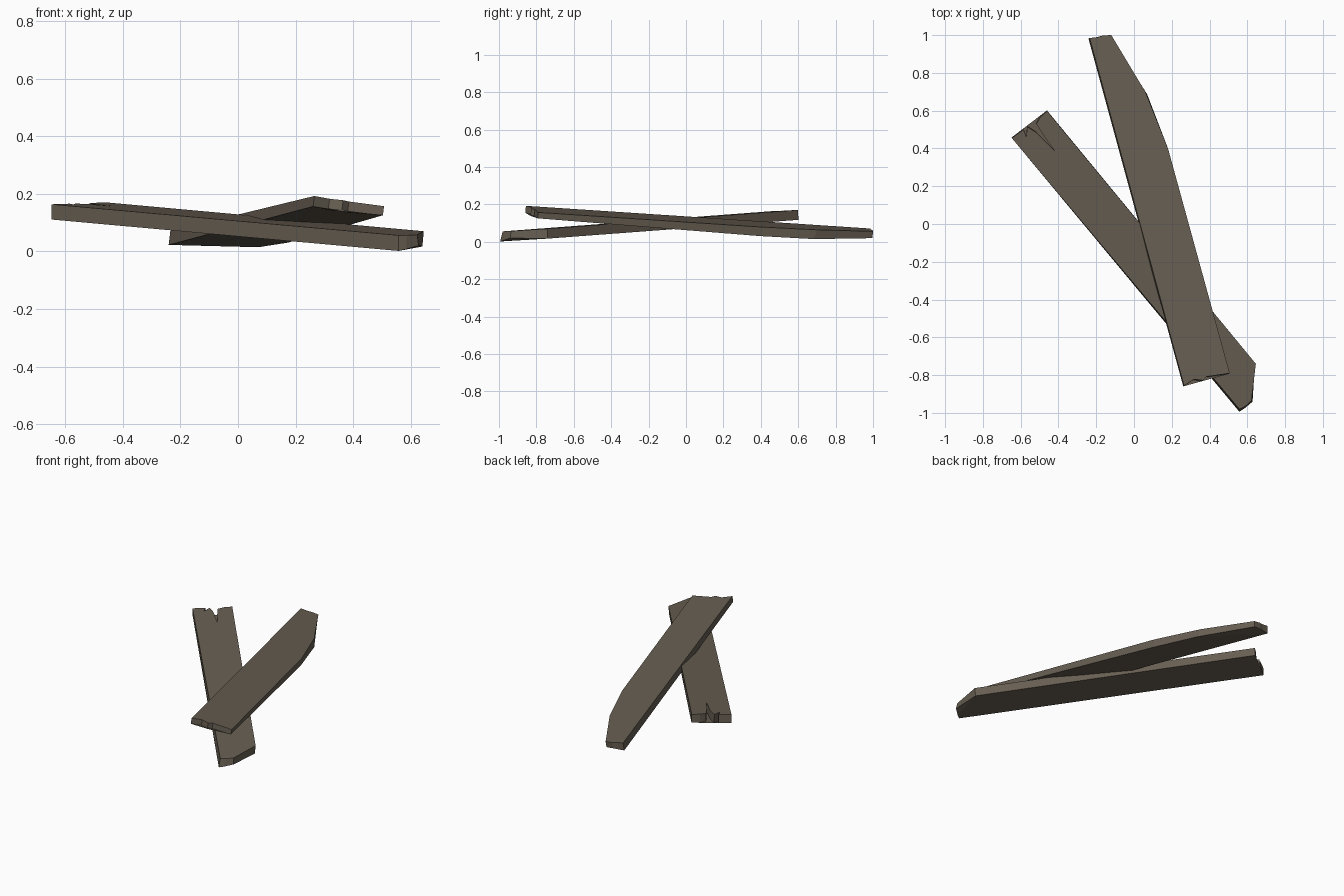
import bpy
import bmesh
from mathutils import Vector

if "Cube" in bpy.data.objects:
    bpy.data.objects.remove(bpy.data.objects["Cube"])

wood = bpy.data.materials.new("weathered_brown_wood")
wood.diffuse_color = (0.135, 0.112, 0.084, 1.0)
wood.use_nodes = True
wood.node_tree.nodes["Principled BSDF"].inputs["Base Color"].default_value = wood.diffuse_color


def plank(name, outline, a, b, c, thickness):
    """Flat board: the outline lies on z = a + b*x + c*y and is thickened along its normal.
    Each outline point is x, y and optionally thickness scale, bottom dx, bottom dy."""
    normal = Vector((-b, -c, 1)).normalized()
    bm = bmesh.new()
    top, bottom = [], []
    for p in outline:
        x, y, s, dx, dy = tuple(p) + (1, 0, 0)[len(p) - 2:]
        v = Vector((x, y, a + b * x + c * y))
        top.append(bm.verts.new(v))
        low = v - normal * thickness * s
        low += Vector((dx, dy, b * dx + c * dy))
        bottom.append(bm.verts.new(low))
    caps = [bm.faces.new(top), bm.faces.new(bottom[::-1])]
    n = len(top)
    for i in range(n):
        j = (i + 1) % n
        bm.faces.new((top[j], top[i], bottom[i], bottom[j]))
    bmesh.ops.triangulate(bm, faces=caps, ngon_method='EAR_CLIP')
    bmesh.ops.recalc_face_normals(bm, faces=bm.faces)
    mesh = bpy.data.meshes.new(name)
    bm.to_mesh(mesh)
    bm.free()
    mesh.materials.append(wood)
    obj = bpy.data.objects.new(name, mesh)
    bpy.context.collection.objects.link(obj)
    return obj


# lower plank with a split, notched back end and a pointed front end
plank("lower_plank", [
    (-0.647, 0.455), (-0.585, 0.500), (-0.570, 0.462), (-0.565, 0.515),
    (-0.515, 0.483), (-0.420, 0.388), (-0.475, 0.463), (-0.517, 0.530),
    (-0.497, 0.565), (-0.460, 0.598),
    (0.645, -0.740, 1, -0.004, -0.004), (0.622, -0.935, 0.7, 0.006, -0.008),
    (0.585, -0.968, 0.9, 0, -0.012), (0.558, -0.980, 1, 0, -0.017),
], 0.1258, -0.0128, 0.0644, 0.053)

# upper plank leaning on the lower one, tapered at the back, broken at the front
plank("upper_plank", [
    (-0.235, 0.985), (-0.195, 0.988, 0.8, 0, 0.004), (-0.165, 0.998, 0.8),
    (-0.120, 1.000, 0.75), (0.060, 0.700, 1, 0.016, -0.010), (0.180, 0.400),
    (0.507, -0.790, 0.65), (0.385, -0.808, 0.8), (0.365, -0.828, 0.8),
    (0.318, -0.822, 0.8), (0.265, -0.856, 0.75),
], 0.1396, -0.119, -0.0982, 0.049)
